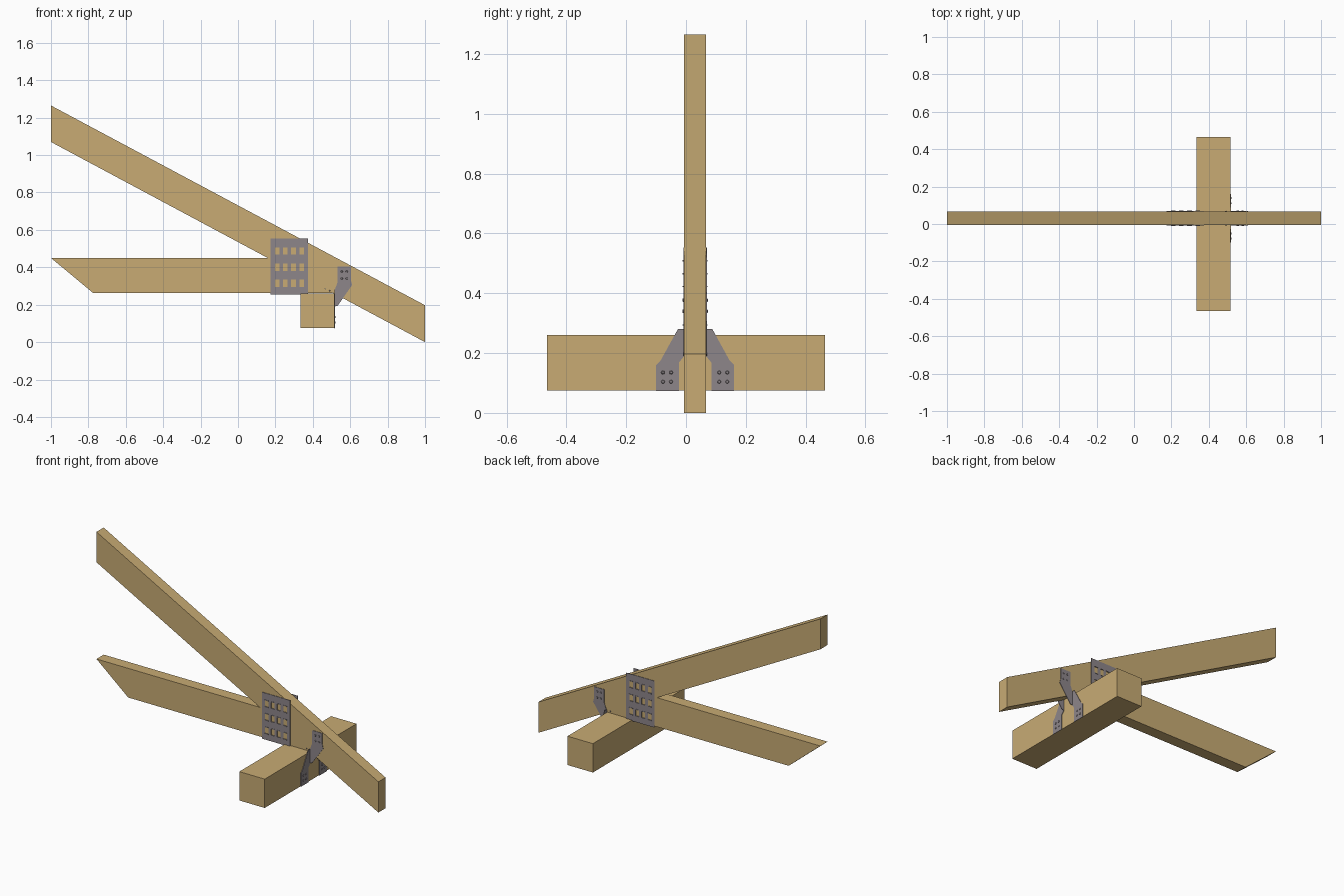
import bpy, bmesh
from mathutils import Vector, Matrix

if "Cube" in bpy.data.objects:
    bpy.data.objects.remove(bpy.data.objects["Cube"])

def material(name, rgb):
    m = bpy.data.materials.new(name)
    m.diffuse_color = (*rgb, 1)
    m.use_nodes = True
    m.node_tree.nodes["Principled BSDF"].inputs["Base Color"].default_value = m.diffuse_color
    return m

WOOD = material("timber", (0.58, 0.41, 0.175))
STEEL = material("galvanised_steel", (0.27, 0.24, 0.255))

Y0, Y1 = -0.006, 0.067       # rafter and joist side faces
YM = (Y0 + Y1) / 2
BX0, BX1 = 0.335, 0.515      # wall beam
T = 0.003                    # steel thickness

def finish(bm, name, mat):
    bmesh.ops.recalc_face_normals(bm, faces=bm.faces)
    me = bpy.data.meshes.new(name)
    bm.to_mesh(me)
    bm.free()
    me.materials.append(mat)
    ob = bpy.data.objects.new(name, me)
    bpy.context.collection.objects.link(ob)
    return ob

def slab(bm, pts, depth):
    """Extrude one flat polygon by a vector."""
    f = bm.faces.new([bm.verts.new(p) for p in pts])
    ext = bmesh.ops.extrude_face_region(bm, geom=[f], use_keep_orig=True)
    bmesh.ops.translate(bm, vec=Vector(depth),
                        verts=[v for v in ext["geom"] if isinstance(v, bmesh.types.BMVert)])

def box(bm, lo, hi):
    (x0, y0, z0), (x1, y1, z1) = lo, hi
    slab(bm, [(x0, y0, z0), (x1, y0, z0), (x1, y0, z1), (x0, y0, z1)], (0, y1 - y0, 0))

def nail_head(bm, pos, axis, r=0.008):
    rot = Vector((0, 0, 1)).rotation_difference(Vector(axis)).to_matrix().to_4x4()
    bmesh.ops.create_cone(bm, cap_ends=True, segments=8, radius1=r, radius2=r * 0.55,
                          depth=0.006, matrix=Matrix.Translation(pos) @ rot)

def timber(name, xz):
    bm = bmesh.new()
    slab(bm, [(x, Y0, z) for x, z in xz], (0, Y1 - Y0, 0))
    finish(bm, name, WOOD)

# Timbers
timber("rafter", [(-1, 1.07), (1, 0.0), (1, 0.197), (-1, 1.265)])
timber("ceiling_joist", [(-1, 0.45), (-0.775, 0.263), (0.508, 0.263), (0.16, 0.45)])
bm = bmesh.new()
box(bm, (BX0, -0.465, 0.075), (BX1, 0.465, 0.26))
finish(bm, "wall_beam", WOOD)

# Perforated truss plates on both sides
COLS = [0.209, 0.253, 0.297, 0.341]
ROWS = [0.315, 0.401, 0.487]
HW, HH = 0.0125, 0.0235
xs = [0.175] + [c + s * HW for c in COLS for s in (-1, 1)] + [0.375]
zs = [0.255] + [r + s * HH for r in ROWS for s in (-1, 1)] + [0.553]

def truss_plate(name, y, out):
    bm = bmesh.new()
    grid = [[bm.verts.new((x, y, z)) for z in zs] for x in xs]
    for i in range(len(xs) - 1):
        for j in range(len(zs) - 1):
            if i % 2 and j % 2:
                continue          # punched slot
            bm.faces.new([grid[i][j], grid[i + 1][j], grid[i + 1][j + 1], grid[i][j + 1]])
    ext = bmesh.ops.extrude_face_region(bm, geom=bm.faces[:], use_keep_orig=True)
    bmesh.ops.translate(bm, vec=(0, out * T, 0),
                        verts=[v for v in ext["geom"] if isinstance(v, bmesh.types.BMVert)])
    # bent lips at the slot ends
    for c in COLS:
        for r in ROWS:
            for s in (-1, 1):
                z = r + s * (HH - 0.002)
                box(bm, (c - HW, y, z - 0.002), (c + HW, y + out * 0.005, z + 0.002))
    finish(bm, name, STEEL)

truss_plate("truss_plate_front", Y0, -1)
truss_plate("truss_plate_back", Y1, 1)

# Twisted rafter ties: one leaf on the rafter, one on the beam
UPPER = [(0.532, 0.403), (0.603, 0.403), (0.603, 0.335), (0.61, 0.305), (0.533, 0.195),
         (0.515, 0.19), (0.515, 0.272), (0.533, 0.323)]
LOWER = [(0.094, 0.073), (0.094, 0.16), (0.079, 0.175), (0.021, 0.28), (0, 0.28),
         (0, 0.19), (0.018, 0.168), (0.018, 0.073)]

def rafter_tie(name, y, out):
    bm = bmesh.new()
    slab(bm, [(x, y, z) for x, z in UPPER], (0, out * T, 0))
    slab(bm, [(BX1, y + out * d, z) for d, z in LOWER], (T, 0, 0))
    for a in (0, 1):
        for b in (0, 1):
            nail_head(bm, (0.555 + 0.026 * a, y + out * T, 0.34 + 0.037 * b), (0, out, 0))
            nail_head(bm, (BX1 + T, y + out * (0.044 + 0.027 * a), 0.104 + 0.031 * b), (1, 0, 0))
    finish(bm, name, STEEL)

rafter_tie("rafter_tie_front", Y0, -1)
rafter_tie("rafter_tie_back", Y1, 1)

# Skew nails beside the joint
for name, y, out in (("skew_nail_front", Y0, -1), ("skew_nail_back", Y1, 1)):
    bm = bmesh.new()
    nail_head(bm, (0.49, y, 0.275), (0, out, 0), 0.005)
    finish(bm, name, STEEL)
